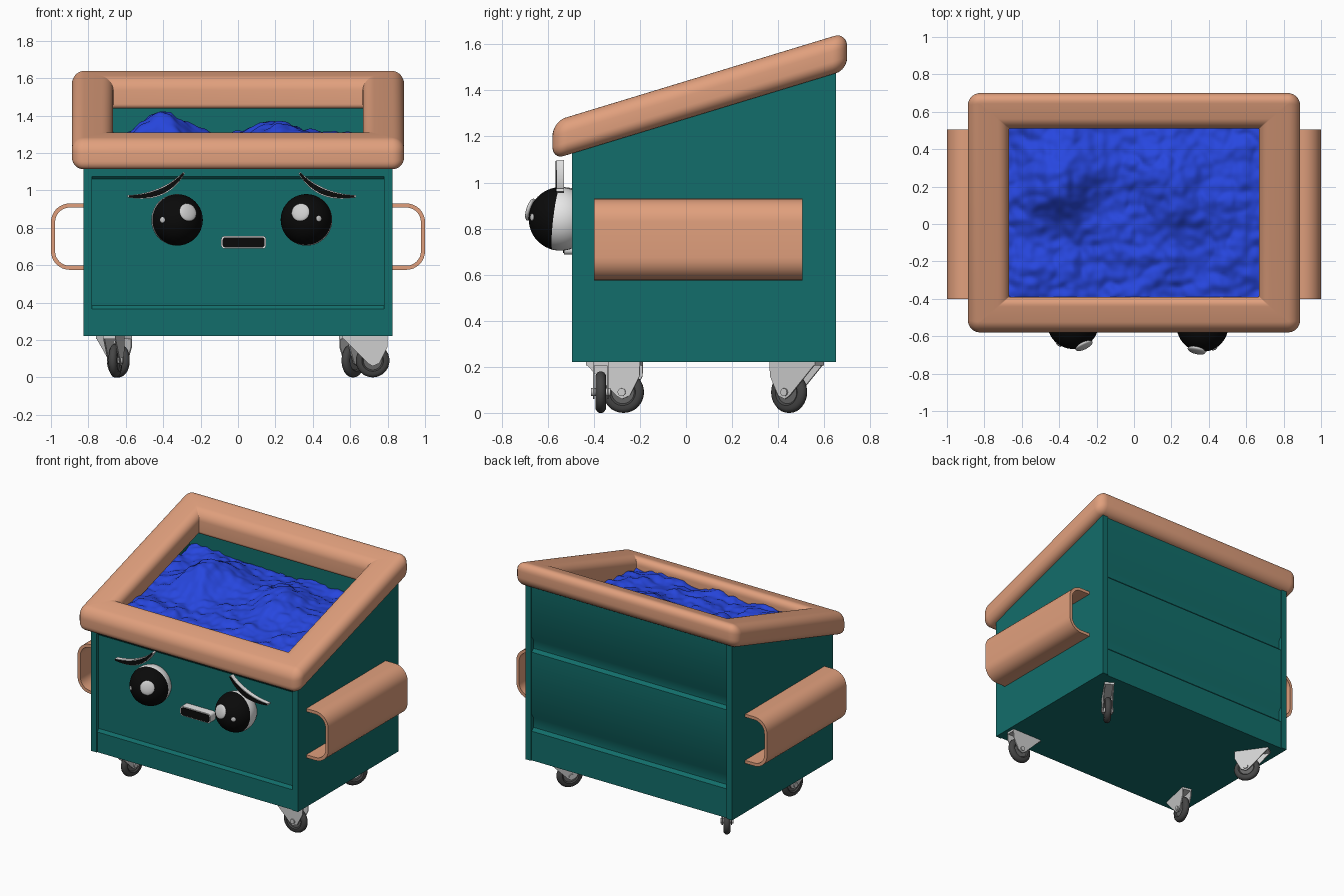
import bpy, bmesh, math
from mathutils import Vector, Matrix, noise

if "Cube" in bpy.data.objects:
    bpy.data.objects.remove(bpy.data.objects["Cube"])


def mat(name, r, g, b):
    m = bpy.data.materials.new(name)
    m.diffuse_color = (r, g, b, 1)
    m.use_nodes = True
    m.node_tree.nodes["Principled BSDF"].inputs["Base Color"].default_value = m.diffuse_color
    return m


TEAL = mat("teal paint", 0.006, 0.155, 0.145)
PEACH = mat("peach trim", 0.75, 0.35, 0.205)
BLUE = mat("blue filling", 0.02, 0.062, 0.74)
WHITE = mat("white", 0.86, 0.86, 0.86)
BLACK = mat("black", 0.003, 0.003, 0.003)
GREY = mat("light grey", 0.62, 0.62, 0.62)
TYRE = mat("dark grey rubber", 0.06, 0.06, 0.06)
HUB = mat("mid grey hub", 0.13, 0.13, 0.13)

SLOPE = 0.304


def rim_mid(y):
    return 1.193 + SLOPE * (y + 0.545)


def finish(bm, name, mats, angle=35, matrix=None):
    if matrix:
        bm.transform(matrix)
    bmesh.ops.recalc_face_normals(bm, faces=bm.faces)
    me = bpy.data.meshes.new(name)
    bm.to_mesh(me)
    bm.free()
    ob = bpy.data.objects.new(name, me)
    bpy.context.collection.objects.link(ob)
    for m in mats:
        me.materials.append(m)
    bpy.ops.object.select_all(action='DESELECT')
    ob.select_set(True)
    bpy.context.view_layer.objects.active = ob
    bpy.ops.object.shade_smooth_by_angle(angle=math.radians(angle))
    return ob


def prism(name, pts, place, a, b, material, matrix=None):
    """Extrude a 2D outline from a to b; place(u, v, w) gives the 3D point."""
    bm = bmesh.new()
    lo = [bm.verts.new(place(u, v, a)) for u, v in pts]
    hi = [bm.verts.new(place(u, v, b)) for u, v in pts]
    bm.faces.new(lo)
    bm.faces.new(hi[::-1])
    n = len(pts)
    for i in range(n):
        bm.faces.new((lo[i], lo[(i + 1) % n], hi[(i + 1) % n], hi[i]))
    return finish(bm, name, [material], matrix=matrix)


def along_x(u, v, w):
    return (w, u, v)


def along_y(u, v, w):
    return (u, w, v)


def arc(cx, cz, r, a0, a1, n=8):
    return [(cx + r * math.cos(math.radians(a0 + (a1 - a0) * i / n)),
             cz + r * math.sin(math.radians(a0 + (a1 - a0) * i / n))) for i in range(n + 1)]


def skin(bm, rings, closed):
    """Bridge a list of equal, closed vertex rings."""
    n = len(rings[0])
    for k in range(len(rings) if closed else len(rings) - 1):
        p, q = rings[k], rings[(k + 1) % len(rings)]
        for i in range(n):
            bm.faces.new((p[i], p[(i + 1) % n], q[(i + 1) % n], q[i]))


# Hollow bin body with sloping top
bm = bmesh.new()
bmesh.ops.create_cube(bm, size=1)
for v in bm.verts:
    v.co.x *= 1.65
    v.co.y = -0.46 if v.co.y < 0 else 0.62
    v.co.z = 0.22 if v.co.z < 0 else rim_mid(v.co.y)
top = max(bm.faces, key=lambda f: f.calc_center_median().z)
bmesh.ops.inset_region(bm, faces=[top], thickness=0.025)
low = bmesh.ops.extrude_discrete_faces(bm, faces=[top])["faces"][0]
for v in low.verts:
    v.co.z = 0.26
finish(bm, "bin_body", [TEAL])

# Pressed front and back panels, and the corner posts
front = [(-0.45, 0.22), (-0.488, 0.22), (-0.488, 0.365), (-0.472, 0.385), (-0.472, 1.06),
         (-0.488, 1.075), (-0.488, rim_mid(-0.488)), (-0.45, rim_mid(-0.45))]
prism("front_panel", front, along_x, -0.781, 0.781, TEAL)
back = [(0.61, 0.22), (0.643, 0.22), (0.643, 0.43), (0.622, 0.45), (0.622, 0.52), (0.643, 0.55),
        (0.643, 1.0), (0.622, 1.02), (0.622, 1.08), (0.643, 1.11), (0.643, rim_mid(0.643)),
        (0.61, rim_mid(0.61))]
prism("back_panel", back, along_x, -0.781, 0.781, TEAL)
for s in (-1, 1):
    for tag, y0, y1 in (("front", -0.495, -0.45), ("back", 0.61, 0.652)):
        prism("corner_post_" + tag, [(y0, 0.22), (y1, 0.22), (y1, rim_mid(y1)), (y0, rim_mid(y0))],
              along_x, s * 0.781, s * 0.825, TEAL)

# Thick rounded rim, sheared to follow the slope
W, H = 0.22, 0.082
section = (arc(0.065, H - 0.065, 0.065, 180, 90) + arc(W - 0.06, H - 0.06, 0.06, 90, 0)
           + arc(W - 0.03, -H + 0.03, 0.03, 0, -90) + arc(0.055, -H + 0.055, 0.055, -90, -180))
bm = bmesh.new()
rings = []
for d, h in section:
    r = max(0.004, 0.065 - d)
    hx, hy = 0.888 - d, 0.64 - d * 0.19 / W
    ring = []
    for sx, sy, a in ((1, 1, 0), (-1, 1, 90), (-1, -1, 180), (1, -1, 270)):
        for x, y in arc(sx * (hx - r), sy * (hy - r) + 0.06, r, a, a + 90, 6):
            ring.append(bm.verts.new((x, y, rim_mid(y) + h)))
    rings.append(ring)
skin(bm, rings, True)
finish(bm, "top_rim", [PEACH], 40)

# Lumpy filling
bm = bmesh.new()
bmesh.ops.create_grid(bm, x_segments=130, y_segments=90, size=0.5)
for v in bm.verts:
    x, y = v.co.x * 1.58, v.co.y * 1.06 + 0.08
    p = Vector((x, y, 0.3))
    z = 1.235 + 0.05 * (y + 0.4)
    z += 0.13 * math.exp(-((x + 0.4) ** 2 + (y - 0.22) ** 2) / 0.035)
    z += 0.08 * math.exp(-((x - 0.14) ** 2 + (y - 0.25) ** 2) / 0.03)
    z += 0.06 * math.exp(-((x - 0.4) ** 2 + (y - 0.1) ** 2) / 0.05)
    z += 0.035 * noise.noise(p * 5) + 0.03 * abs(noise.noise(p * 9)) + 0.012 * noise.noise(p * 20)
    v.co = (x, y, z)
finish(bm, "filling", [BLUE], 80)

# C-shaped lifting sleeves on both sides
outer = [(0.82, 0.93)] + arc(0.90, 0.83, 0.1, 90, 0) + arc(0.90, 0.675, 0.1, 0, -90) + [(0.82, 0.575)]
inner = [(0.82, 0.597)] + arc(0.90, 0.675, 0.078, -90, 0) + arc(0.90, 0.83, 0.078, 0, 90) + [(0.82, 0.908)]
for s, tag in ((-1, "left"), (1, "right")):
    prism("side_sleeve_" + tag, [(s * x, z) for x, z in outer + inner], along_y, -0.40, 0.505, PEACH)


# Eyes: ball with black front cap and two highlights
def highlight(name, centre, direction, radius):
    d = Vector(direction).normalized()
    bm = bmesh.new()
    bmesh.ops.create_uvsphere(bm, u_segments=24, v_segments=12, radius=radius)
    m = (Matrix.Translation(centre + d * 0.14) @ d.to_track_quat('Z', 'Y').to_matrix().to_4x4()
         @ Matrix.Diagonal((1, 1, 0.3, 1)))
    finish(bm, name, [GREY], 60, m)


for tag, pos, axis, big, small in (
        ("left", (-0.326, -0.53, 0.842), (0.17, -1, 0.0), (0.058, -0.12, 0.04), (-0.076, -0.115, 0)),
        ("right", (0.366, -0.545, 0.842), (-0.1, -1, 0.12), (-0.031, -0.13, 0.04), (0.064, -0.12, 0.007))):
    c = Vector(pos)
    bm = bmesh.new()
    bmesh.ops.create_uvsphere(bm, u_segments=40, v_segments=24, radius=0.138)
    for f in bm.faces:
        f.material_index = int(f.calc_center_median().z > 0.12 * 0.138)
    rot = Vector(axis).to_track_quat('Z', 'Y').to_matrix().to_4x4()
    finish(bm, "eye_" + tag, [WHITE, BLACK], 60, Matrix.Translation(c) @ rot)
    highlight("eye_highlight_large_" + tag, c, big, 0.05)
    highlight("eye_highlight_small_" + tag, c, small, 0.016)


# Curved, tapering brows: white backing with black plate
def brow(width, trim):
    up, down = [], []
    a, b, c = Vector((-0.59, 0.968)), Vector((-0.39, 0.955)), Vector((-0.288, 1.095))
    for i in range(17):
        t = trim + (1 - 2 * trim) * i / 16
        p = a * (1 - t) ** 2 + b * 2 * t * (1 - t) + c * t * t
        d = ((b - a) * (1 - t) + (c - b) * t).normalized()
        n = Vector((-d.y, d.x)) * width * (0.3 + 0.7 * math.sin(math.pi * t))
        up.append(p + n)
        down.append(p - n)
    return up + down[::-1]


for tag, flip in (("left", False), ("right", True)):
    for name, w, trim, y0, y1, m in (("brow_backing_", 0.02, 0, -0.562, -0.53, WHITE),
                                     ("brow_", 0.0145, 0.015, -0.567, -0.561, BLACK)):
        prism(name + tag, [(0.04 - p.x if flip else p.x, p.y) for p in brow(w, trim)],
              along_y, y0, y1, m)


# Mouth: white backing with black plate
def rounded(cx, cz, hx, hz, r):
    return (arc(cx + hx - r, cz + hz - r, r, 0, 90, 5) + arc(cx - hx + r, cz + hz - r, r, 90, 180, 5)
            + arc(cx - hx + r, cz - hz + r, r, 180, 270, 5) + arc(cx + hx - r, cz - hz + r, r, 270, 360, 5))


prism("mouth_backing", rounded(0.03, 0.722, 0.12, 0.034, 0.018), along_y, -0.53, -0.465, WHITE)
prism("mouth", rounded(0.03, 0.722, 0.112, 0.027, 0.014), along_y, -0.535, -0.529, BLACK)


# Casters, each swivelled its own way: local x is the trailing direction
def lathe_y(name, profile, mats, matrix, rule):
    bm = bmesh.new()
    n = 32
    rings = [[bm.verts.new((r * math.cos(2 * math.pi * i / n), w, r * math.sin(2 * math.pi * i / n)))
              for i in range(n)] for r, w in profile]
    skin(bm, rings, False)
    bm.faces.new(rings[0])
    bm.faces.new(rings[-1][::-1])
    for f in bm.faces:
        f.material_index = rule(max(math.hypot(v.co.x, v.co.z) for v in f.verts))
    finish(bm, name, mats, 35, matrix)


fork = [(-0.09, 0.212), (0.15, 0.212), (0.148, 0.16), (0.105, 0.075), (0.07, 0.06), (0.045, 0.075)]
half = [(0.05, 0.014), (0.058, 0.022), (0.074, 0.022), (0.085, 0.015), (0.09, 0.006)]
tread = [(r, -w) for r, w in half] + half[::-1]
for tag, x, y, angle in (("front_right", 0.65, -0.37, 0), ("front_left", -0.67, -0.34, 78),
                         ("back_right", 0.655, 0.505, -125), ("back_left", -0.68, 0.505, -55)):
    m = Matrix.Translation((x, y, 0)) @ Matrix.Rotation(math.radians(angle), 4, 'Z')
    axle = m @ Matrix.Translation((0.07, 0, 0.09))
    lathe_y("wheel_" + tag, tread, [TYRE, HUB], axle, lambda r: int(r < 0.052))
    lathe_y("axle_" + tag, [(0.017, -0.042), (0.017, 0.042)], [GREY], axle, lambda r: 0)
    for s in (-1, 1):
        prism("fork_side_" + tag, fork, along_y, s * 0.027, s * 0.034, GREY, m)
    prism("fork_top_" + tag, [(-0.09, 0.205), (0.15, 0.205), (0.15, 0.222), (-0.09, 0.222)],
          along_y, -0.034, 0.034, GREY, m)
